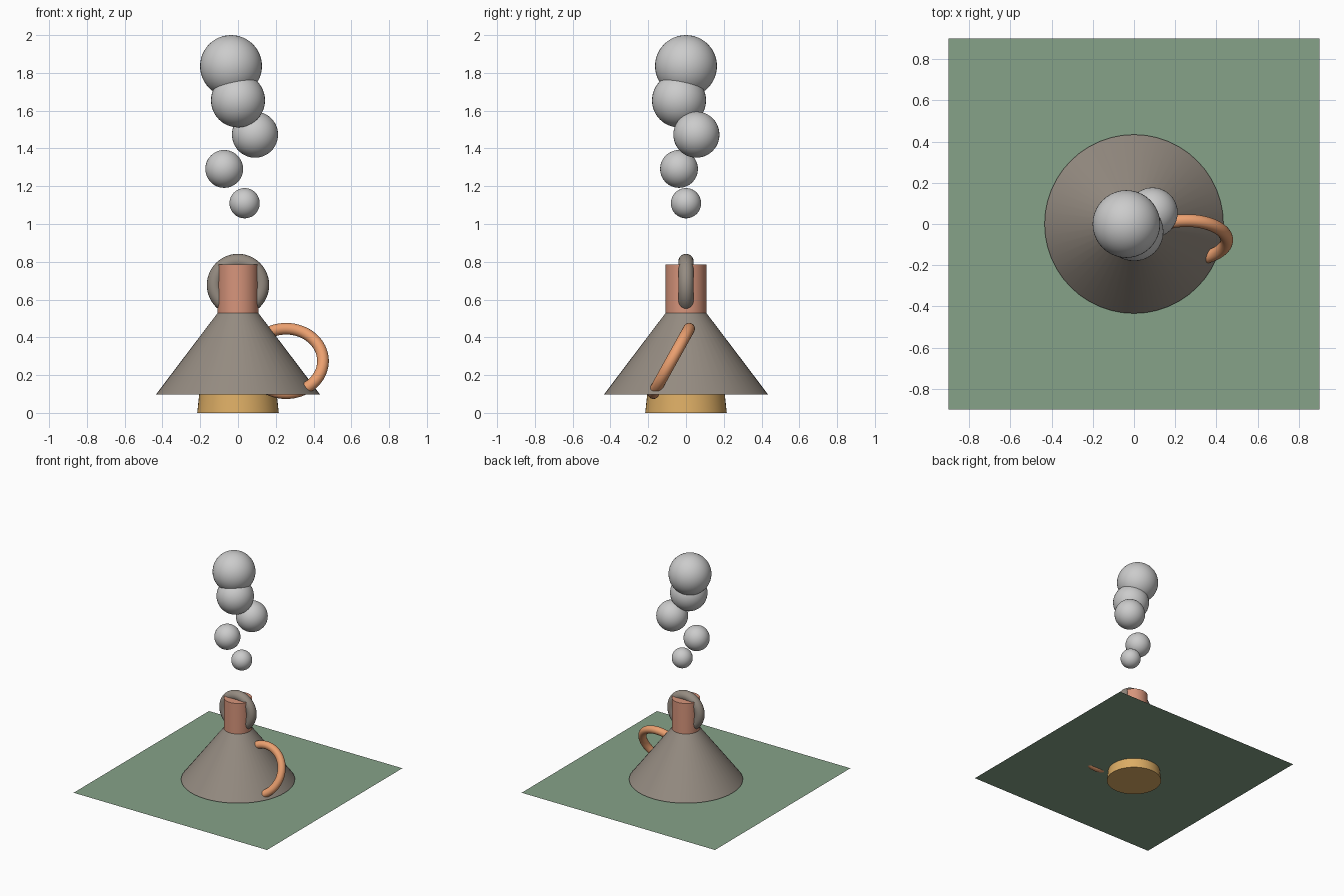
import bpy
from math import radians

if "Cube" in bpy.data.objects:
    bpy.data.objects.remove(bpy.data.objects["Cube"])


def material(name, rgb):
    mat = bpy.data.materials.new(name)
    mat.diffuse_color = (*rgb, 1)
    mat.use_nodes = True
    mat.node_tree.nodes["Principled BSDF"].inputs["Base Color"].default_value = mat.diffuse_color
    return mat


def finish(name, mat=None, smooth=True):
    obj = bpy.context.object
    obj.name = name
    if mat:
        obj.data.materials.append(mat)
    if smooth:
        bpy.ops.object.shade_smooth_by_angle(angle=radians(40))
    return obj


def frustum(name, r1, r2, z1, z2, mat, sides=48):
    bpy.ops.mesh.primitive_cone_add(vertices=sides, radius1=r1, radius2=r2,
                                    depth=z2 - z1, location=(0, 0, (z1 + z2) / 2))
    return finish(name, mat)


def ring(name, major, minor, loc, tilt, mat):
    bpy.ops.mesh.primitive_torus_add(major_segments=64, minor_segments=20,
                                     major_radius=major, minor_radius=minor,
                                     location=loc, rotation=(radians(tilt), 0, 0))
    return finish(name, mat)


green = material("green", (0.24, 0.36, 0.25))
stone = material("stone", (0.30, 0.26, 0.22))
clay = material("clay", (0.68, 0.30, 0.20))
orange = material("orange", (0.83, 0.35, 0.16))
gold = material("gold", (0.72, 0.42, 0.13))

# Thin ground sheet just under the cone
bpy.ops.mesh.primitive_plane_add(size=1.8, location=(0, 0, 0.087))
finish("ground_sheet", green, smooth=False)

# Base, cone body and neck
frustum("base", 0.216, 0.202, 0, 0.13, gold)
frustum("cone_body", 0.434, 0.107, 0.098, 0.53, stone)
frustum("neck", 0.108, 0.108, 0.50, 0.785, clay)

# Upright ring through the neck, tilted ring in the side
ring("neck_ring", 0.124, 0.041, (0, 0, 0.677), 90, stone)
ring("side_ring", 0.195, 0.031, (0.255, -0.078, 0.275), 61, orange)

# Smoke puffs growing as they rise: x, y, radius
puffs = [(0.035, 0, 0.08), (-0.073, -0.037, 0.10), (0.09, 0.055, 0.122),
         (0, -0.037, 0.143), (-0.037, 0, 0.164)]
for i, (x, y, r) in enumerate(puffs):
    bpy.ops.mesh.primitive_uv_sphere_add(segments=40, ring_count=24, radius=r,
                                         location=(x, y, 1.11 + 0.1815 * i))
    finish(f"smoke_puff_{i + 1}")
